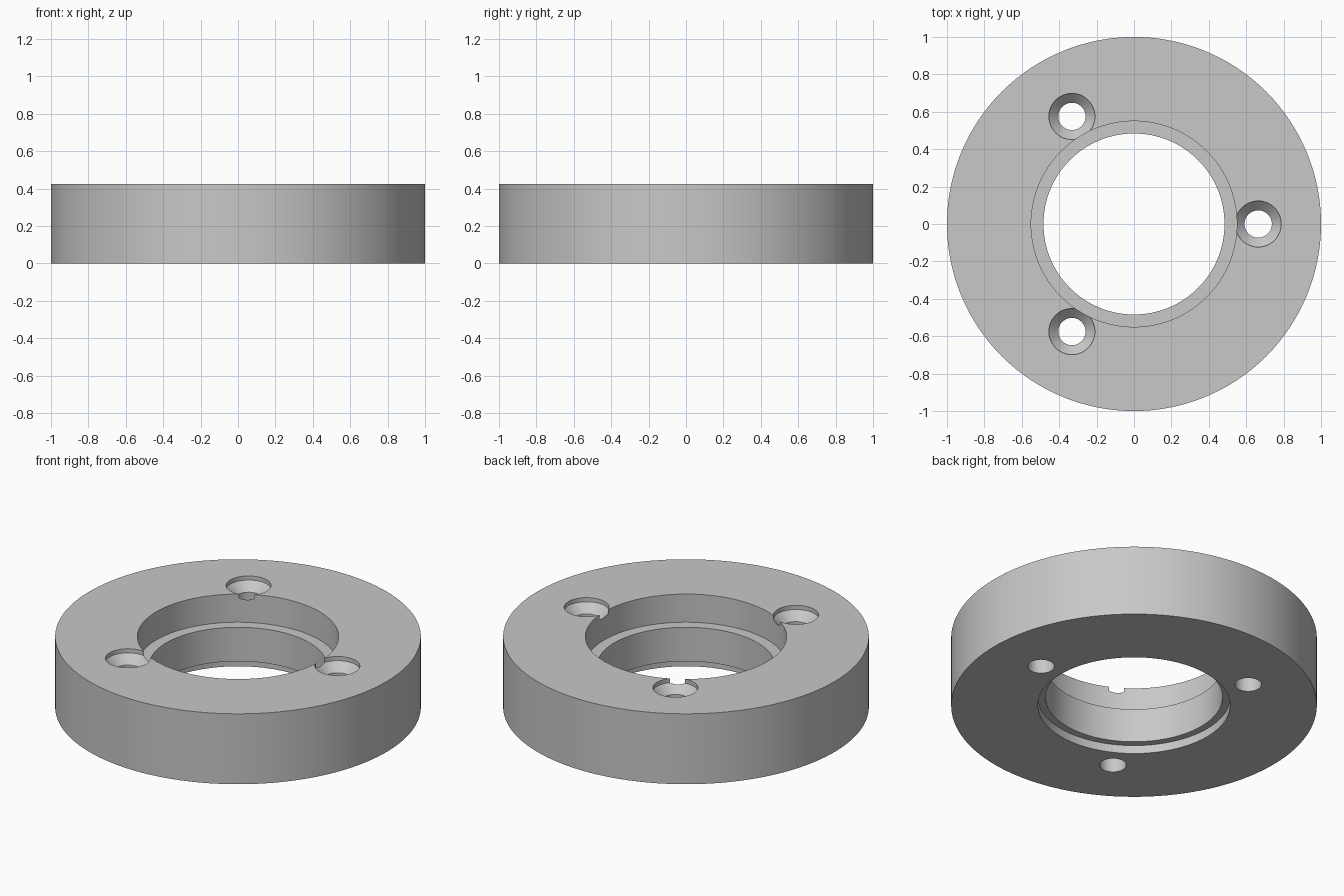
import bpy
import bmesh
from math import cos, sin, pi, radians
from mathutils import Vector

if "Cube" in bpy.data.objects:
    bpy.data.objects.remove(bpy.data.objects["Cube"])

HEIGHT = 0.425


def material(name, value):
    mat = bpy.data.materials.new(name)
    mat.use_nodes = True
    colour = (value, value, value, 1)
    mat.diffuse_color = colour
    mat.node_tree.nodes["Principled BSDF"].inputs["Base Color"].default_value = colour
    return mat


def lathe(name, profile, steps, centre=(0, 0, 0)):
    """Revolve a closed (radius, height) profile around a vertical axis."""
    bm = bmesh.new()
    verts = [bm.verts.new((r, 0, z)) for r, z in profile]
    edges = [bm.edges.new((a, b)) for a, b in zip(verts, verts[1:] + verts[:1])
             if a.co.x + b.co.x > 0]
    bmesh.ops.spin(bm, geom=verts + edges, cent=(0, 0, 0), axis=(0, 0, 1),
                   angle=2 * pi, steps=steps)
    bmesh.ops.remove_doubles(bm, verts=bm.verts, dist=1e-4)
    bmesh.ops.recalc_face_normals(bm, faces=bm.faces)
    bmesh.ops.translate(bm, verts=bm.verts, vec=Vector(centre))
    mesh = bpy.data.meshes.new(name)
    bm.to_mesh(mesh)
    bm.free()
    obj = bpy.data.objects.new(name, mesh)
    bpy.context.collection.objects.link(obj)
    return obj


# Ring body: bore with a deep recess above and a shallow one below
OUTER, BORE, TOP_RECESS, BASE_RECESS = 1.0, 0.484, 0.55, 0.526
LEDGE, BASE_DEPTH = 0.255, 0.05
ring = lathe("flange_ring", [
    (OUTER, 0), (OUTER, HEIGHT),
    (TOP_RECESS, HEIGHT), (TOP_RECESS, LEDGE),
    (BORE, LEDGE), (BORE, BASE_DEPTH),
    (BASE_RECESS, BASE_DEPTH), (BASE_RECESS, 0)], 128)

# Three countersunk screw holes
HOLE, HEAD, PITCH = 0.073, 0.123, 0.664
hole_profile = [
    (0, -0.1), (HOLE, -0.1), (HOLE, HEIGHT - 0.075),
    (HEAD, HEIGHT - 0.025), (HEAD, HEIGHT + 0.1), (0, HEIGHT + 0.1)]
cutters = []
for i in range(3):
    a = radians(120 * i)
    cutter = lathe("screw_hole_cutter", hole_profile, 48,
                   (PITCH * cos(a), PITCH * sin(a), 0))
    cutter.hide_render = True
    cutters.append(cutter)
    mod = ring.modifiers.new("screw_hole", 'BOOLEAN')
    mod.operation = 'DIFFERENCE'
    mod.solver = 'EXACT'
    mod.object = cutter

# Bake the holes into the ring and drop the cutters
graph = bpy.context.evaluated_depsgraph_get()
cut_mesh = bpy.data.meshes.new_from_object(ring.evaluated_get(graph))
ring.modifiers.clear()
ring.data = cut_mesh
for cutter in cutters:
    bpy.data.objects.remove(cutter)

# Single grey finish, smooth walls with crisp edges
cut_mesh.materials.clear()
cut_mesh.materials.append(material("plain_grey", 0.58))
for poly in cut_mesh.polygons:
    poly.material_index = 0
cut_mesh.shade_smooth()
cut_mesh.set_sharp_from_angle(angle=radians(30))
